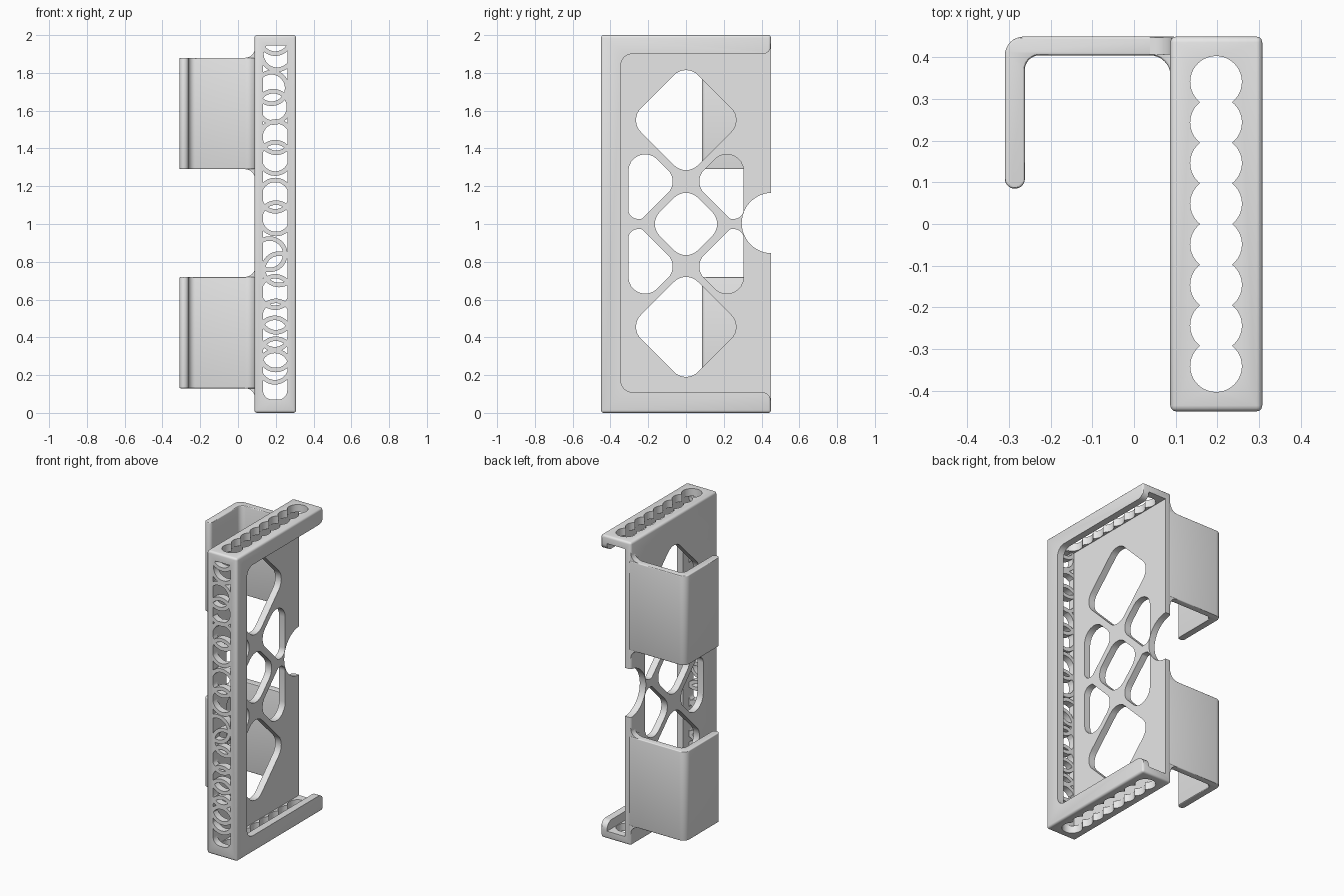
import bpy, bmesh, math
from mathutils import Vector

cube = bpy.data.objects.get("Cube")
if cube:
    bpy.data.objects.remove(cube, do_unlink=True)

grey = bpy.data.materials.new("plain_grey")
grey.use_nodes = True
grey.diffuse_color = (0.8, 0.8, 0.8, 1)
grey.node_tree.nodes["Principled BSDF"].inputs["Base Color"].default_value = (0.8, 0.8, 0.8, 1)

MID_X = 0.197                  # middle of the channel
PLATE, LIP = 0.131, 0.262      # inner faces of back plate and lip


def place(axis, u, v, w):
    return {"x": (w, u, v), "y": (u, w, v), "z": (u, v, w)}[axis]


def finish(bm, name):
    bmesh.ops.recalc_face_normals(bm, faces=bm.faces)
    mesh = bpy.data.meshes.new(name)
    bm.to_mesh(mesh)
    bm.free()
    mesh.materials.append(grey)
    obj = bpy.data.objects.new(name, mesh)
    bpy.context.collection.objects.link(obj)
    return obj


def rounded(points, steps=8):
    """Outline from (u, v, corner radius) points."""
    out = []
    for i, (u, v, r) in enumerate(points):
        p = Vector((u, v))
        if r == 0:
            out.append(p)
            continue
        a = (Vector(points[i - 1][:2]) - p).normalized()
        b = (Vector(points[(i + 1) % len(points)][:2]) - p).normalized()
        half = a.angle(b) / 2
        centre = p + (a + b).normalized() * r / math.sin(half)
        v0 = p + a * r / math.tan(half) - centre
        v1 = p + b * r / math.tan(half) - centre
        phi = math.pi - 2 * half
        for k in range(steps + 1):
            s = k / steps
            out.append(centre + (v0 * math.sin((1 - s) * phi) + v1 * math.sin(s * phi)) / math.sin(phi))
    return out


def circle(u, v, r, n=48):
    return [(u + r * math.cos(math.tau * i / n), v + r * math.sin(math.tau * i / n)) for i in range(n)]


def rect(u0, u1, v0, v1, r=0):
    return rounded([(u0, v0, r), (u1, v0, r), (u1, v1, r), (u0, v1, r)])


def prism(name, outline, axis, lo, hi):
    bm = bmesh.new()
    low = [bm.verts.new(place(axis, u, v, lo)) for u, v in outline]
    high = [bm.verts.new(place(axis, u, v, hi)) for u, v in outline]
    bm.faces.new(low)
    bm.faces.new(high)
    for i in range(len(low)):
        bm.faces.new((low[i - 1], low[i], high[i], high[i - 1]))
    return finish(bm, name)


def ring(name, u, v, r, width, lo, hi):
    bm = bmesh.new()
    loops = []
    for rad, w in ((r - width / 2, lo), (r + width / 2, lo), (r + width / 2, hi), (r - width / 2, hi)):
        loops.append([bm.verts.new(place("y", a, b, w)) for a, b in circle(u, v, rad)])
    for j in range(4):
        p, q = loops[j - 1], loops[j]
        for i in range(len(p)):
            bm.faces.new((p[i - 1], p[i], q[i], q[i - 1]))
    return finish(bm, name)


def apply(obj, mod):
    bpy.context.view_layer.objects.active = obj
    bpy.ops.object.modifier_apply(modifier=mod.name)


def cut(obj, cutter):
    mod = obj.modifiers.new("cut", "BOOLEAN")
    mod.operation, mod.solver, mod.object = "DIFFERENCE", "EXACT", cutter
    apply(obj, mod)
    bpy.data.objects.remove(cutter, do_unlink=True)


def bevel(obj, width):
    mod = obj.modifiers.new("bevel", "BEVEL")
    mod.width, mod.segments, mod.limit_method = width, 3, "ANGLE"
    mod.angle_limit = math.radians(40)
    apply(obj, mod)


# Tray: rounded block hollowed into a channel that is open at the back
tray = prism("tray", rect(0.087, 0.308, -0.45, 0.45), "z", 0, 2)
bevel(tray, 0.014)
cut(tray, prism("channel", rect(-0.405, 0.6, 0.05, 1.95), "x", PLATE, LIP))
opening = [(-0.345, 0.11, 0.06), (0.45, 0.11, 0.05), (0.45, 0.056, 0), (0.6, 0.056, 0),
           (0.6, 1.944, 0), (0.45, 1.944, 0), (0.45, 1.9, 0.044), (-0.345, 1.9, 0.06)]
opening[1] = (0.45, 0.11, 0.05)
cut(tray, prism("lip_opening", rounded(opening), "x", 0.24, 0.4))


# Back plate: diamonds, side windows and a round notch
def plate_cut(outline):
    cut(tray, prism("window", outline, "x", 0, 0.2))


for z, size in ((0.455, 0.302), (1.0, 0.202), (1.55, 0.302)):
    plate_cut(rounded([(-size, z, 0.09), (0, z - size, 0.09), (size, z, 0.09), (0, z + size, 0.09)]))
window = [(0.305, 0.027, 0.05), (0.305, 0.495, 0.089), (0.035, 0.225, 0.085), (0.233, 0.027, 0.02)]
for sy in (-1, 1):
    for sz in (-1, 1):
        plate_cut(rounded([(sy * y, 1 + sz * z, r) for y, z, r in window]))
plate_cut(circle(0.455, 1.005, 0.16))

# Row of overlapping round holes through both end walls
pitch, hole_r = 0.0975, 0.062
side = []
for i in range(8):
    limit = math.asin(pitch / 2 / hole_r) if i not in (0, 7) else math.pi / 2
    start = -math.pi / 2 if i == 0 else -math.asin(pitch / 2 / hole_r)
    stop = math.pi / 2 if i == 7 else math.asin(pitch / 2 / hole_r)
    for k in range(17):
        if k == 0 and i > 0:
            continue
        a = start + (stop - start) * k / 16
        side.append((hole_r * math.cos(a), (i - 3.5) * pitch + hole_r * math.sin(a)))
scallop = [(MID_X + x, y) for x, y in side] + [(MID_X - x, y) for x, y in side[-2:0:-1]]
cut(tray, prism("hole_row", scallop, "z", -0.1, 2.1))

# Front wall: long slot crossed by overlapping rings
slot = prism("slot", rounded([(0.132, 0.07, 0.05), (0.261, 0.07, 0.05), (0.261, 1.945, 0.01),
                              (0.132, 1.945, 0.01)]), "y", -0.6, -0.38)
rings = [(0.0, 1.985), (0.01, 1.9), (-0.02, 1.72), (-0.01, 1.62), (0.005, 1.46), (0.0, 1.35),
         (0.0, 1.15), (0.004, 1.03), (-0.03, 0.84), (0.02, 0.76), (0.0, 0.64), (0.004, 0.51),
         (-0.003, 0.42), (0.003, 0.31), (-0.002, 0.245)]
for dx, z in rings:
    cut(slot, ring("ring", MID_X + dx, z, 0.083, 0.024, -0.7, -0.3))
cut(tray, slot)

# Hooks: bent arms on the outside of the plate
profile = [(0.1, 0.45, 0), (-0.31, 0.45, 0.045), (-0.31, 0.085, 0.0235), (-0.262, 0.085, 0.0235),
           (-0.262, 0.405, 0.035), (0.088, 0.405, 0.05), (0.088, 0.34, 0), (0.1, 0.34, 0)]
parts = [tray]
for name, z0, z1 in (("lower_hook", 0.13, 0.72), ("upper_hook", 1.29, 1.88)):
    hook = prism(name, rounded(profile), "z", z0, z1)
    bevel(hook, 0.01)
    parts.append(hook)
    # Concave fillets where the arm meets the tray
    for tag, z, s in (("bottom", z0, -1), ("top", z1, 1)):
        arc = [(0.038 + 0.052 * math.sin(a), z + s * (0.052 - 0.052 * math.cos(a)))
               for a in (k * math.pi / 16 for k in range(9))]
        corner = [(0.1, z + s * 0.052), (0.1, z - s * 0.012), (0.038, z - s * 0.012)]
        parts.append(prism(name + "_" + tag + "_fillet", arc + corner, "y", 0.407, 0.448))

# Smooth the rounded surfaces, keep hard edges
bpy.ops.object.select_all(action="DESELECT")
for obj in parts:
    obj.select_set(True)
bpy.context.view_layer.objects.active = tray
bpy.ops.object.shade_smooth_by_angle(angle=math.radians(30))
